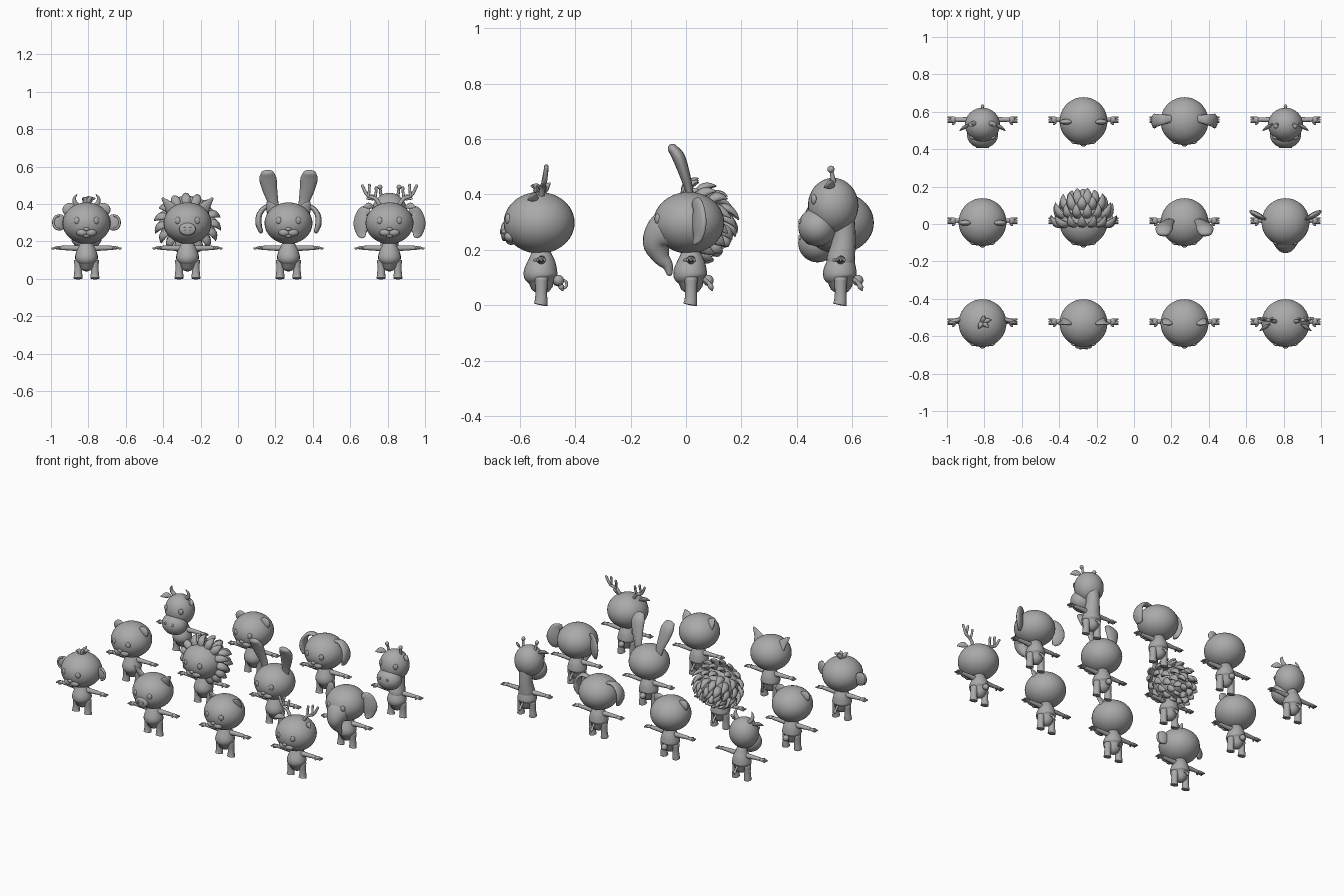
import bpy, bmesh, math
from mathutils import Vector, Matrix, Euler

cube = bpy.data.objects.get("Cube")
if cube:
    bpy.data.objects.remove(cube, do_unlink=True)

grey = bpy.data.materials.new("plain grey")
grey.use_nodes = True
grey.diffuse_color = (0.4, 0.4, 0.4, 1)
grey.node_tree.nodes["Principled BSDF"].inputs["Base Color"].default_value = (0.4, 0.4, 0.4, 1)


def ball(bm, loc, size, rot=(0, 0, 0), seg=20):
    m = Matrix.LocRotScale(Vector(loc), Euler([math.radians(a) for a in rot]), Vector(size))
    bmesh.ops.create_uvsphere(bm, u_segments=seg, v_segments=seg * 2 // 3, radius=1, matrix=m)


def tube(bm, path, wide=(1, 0, 0), flat=1.0, cap=1.0, sides=12, steps=5):
    """Smooth tapered tube through (x, y, z, radius) points, with domed ends."""
    pts = [Vector(p) for p in path]
    pts = [2 * pts[0] - pts[1]] + pts + [2 * pts[-1] - pts[-2]]
    line = []
    for i in range(1, len(pts) - 2):
        a, b, c, d = pts[i - 1:i + 3]
        for s in range(steps):
            t = s / steps
            line.append(0.5 * (2 * b + (c - a) * t + (2 * a - 5 * b + 4 * c - d) * t * t
                               + (3 * b - a - 3 * c + d) * t ** 3))
    line.append(pts[-2])
    ctr = [p.to_3d() for p in line]
    rad = [max(p[3], 0.001) for p in line]
    tan = [(ctr[min(i + 1, len(ctr) - 1)] - ctr[max(i - 1, 0)]).normalized() for i in range(len(ctr))]
    rows = list(zip(ctr, rad, tan))
    dome = [math.radians(a) for a in (30, 60, 82)]
    head = [(ctr[0] - tan[0] * rad[0] * cap * flat * math.sin(a), rad[0] * math.cos(a), tan[0]) for a in dome]
    tail = [(ctr[-1] + tan[-1] * rad[-1] * cap * flat * math.sin(a), rad[-1] * math.cos(a), tan[-1]) for a in dome]
    rings = []
    for c, r, t in head[::-1] + rows + tail:
        u = Vector(wide)
        u = (u - t * u.dot(t)).normalized()
        v = t.cross(u)
        rings.append([bm.verts.new(c + r * (u * math.cos(k) + v * math.sin(k) * flat))
                      for k in (math.tau * j / sides for j in range(sides))])
    for a, b in zip(rings, rings[1:]):
        for j in range(sides):
            k = (j + 1) % sides
            bm.faces.new((a[j], a[k], b[k], b[j]))
    bm.faces.new(rings[0])
    bm.faces.new(rings[-1])


def part(name, origin, build, mirror=False):
    bm = bmesh.new()
    build(bm)
    if mirror:
        dup = bmesh.ops.duplicate(bm, geom=bm.verts[:] + bm.edges[:] + bm.faces[:])["geom"]
        for v in dup:
            if isinstance(v, bmesh.types.BMVert):
                v.co.x *= -1
    bmesh.ops.recalc_face_normals(bm, faces=bm.faces[:])
    for f in bm.faces:
        f.smooth = True
    mesh = bpy.data.meshes.new(name)
    bm.to_mesh(mesh)
    bm.free()
    mesh.materials.append(grey)
    ob = bpy.data.objects.new(name, mesh)
    ob.location = origin
    bpy.context.collection.objects.link(ob)


# Shared body parts
def torso(bm):
    tube(bm, [(0, 0, .085, .045), (0, -.003, .11, .061), (0, 0, .15, .053), (0, 0, .19, .035)], sides=20)


def arm(bm):
    tube(bm, [(.03, 0, .163, .017), (.08, 0, .165, .014), (.14, 0, .166, .011)])
    ball(bm, (.155, 0, .166), (.018, .017, .009), seg=12)
    for y in (-.011, 0, .011):
        tube(bm, [(.16, y, .165, .006), (.183, y * 1.2, .163, .005)], sides=8, steps=2)
    tube(bm, [(.145, -.01, .165, .006), (.158, -.025, .163, .005)], sides=8, steps=2)


def leg(bm):
    tube(bm, [(.042, 0, .1, .024), (.044, 0, .05, .021), (.045, -.001, .015, .023), (.045, -.003, .003, .025)],
         cap=.1, sides=16)


def round_head(bm):
    ball(bm, (0, -.008, .298), (.128, .128, .111), seg=36)


def muzzle(bm):
    ball(bm, (.022, -.112, .248), (.032, .022, .021), seg=16)
    ball(bm, (0, -.108, .232), (.022, .02, .014), seg=12)


def nose(bm):
    ball(bm, (0, -.133, .266), (.016, .011, .010), seg=12)


def snout_disc(bm):
    tube(bm, [(0, -.1, .266, .046), (0, -.138, .266, .044)], flat=.75, cap=.25, sides=24)
    for x in (-.016, .016):
        ball(bm, (x, -.146, .266), (.007, .004, .011), seg=10)


# Ears, horns and other head features
def monkey_ears(bm):
    ball(bm, (.143, .005, .302), (.036, .014, .044), (0, 0, -15))
    tube(bm, [(.15 + .027 * math.sin(a), -.006, .302 + .036 * math.cos(a), .007)
              for a in (math.pi * k / 6 for k in range(7))], wide=(0, 1, 0), sides=8, steps=2)


def monkey_tuft(bm):
    for x, y, z in ((.03, -.03, .435), (-.02, -.035, .43), (.045, .01, .43), (.01, .03, .44)):
        tube(bm, [(0, -.01, .395, .016), (x * .5, y * .5, .425, .014), (x, y, z, .004)], sides=8)


def pointed_ears(x, z):
    def build(bm):
        tube(bm, [(.08, .005, .355, .036), (.093, -.005, .385, .030), (x, -.014, z, .006)],
             wide=(1, 0, .4), flat=.4)
    return build


def small_round_ears(bm):
    ball(bm, (.092, -.012, .372), (.037, .015, .034), (0, 30, 0))


def long_ears(bm):
    tube(bm, [(.075, .0, .37, .024), (.085, -.008, .42, .030), (.1, -.025, .48, .040),
              (.11, -.045, .535, .046), (.113, -.066, .565, .036)], flat=.5, sides=16)


def floppy_ears(bm):
    tube(bm, [(.075, .005, .385, .02), (.12, 0, .385, .028), (.155, -.005, .345, .036),
              (.16, -.008, .295, .04), (.148, -.01, .255, .028)], wide=(0, 1, 0), flat=.42)


def elephant_ears(bm):
    tube(bm, [(.11, .01, .37, .018), (.14, .025, .355, .034), (.152, .03, .3, .046),
              (.148, .025, .25, .034), (.14, .012, .225, .014)], wide=(1, .55, 0), flat=.34, sides=16)


def trunk(bm):
    tube(bm, [(0, -.06, .28, .085), (0, -.1, .255, .072), (0, -.122, .22, .052),
              (0, -.108, .175, .032), (0, -.085, .145, .02), (0, -.078, .118, .012)], sides=20)


def leaf_ears(x, y, z):
    def build(bm):
        tube(bm, [(x, y, z, .008), (x + .025, y - .015, z + .006, .018), (x + .052, y - .034, z - .003, .004)],
             wide=(0, .5, 1), flat=.45)
    return build


def antlers(bm):
    tube(bm, [(.05, 0, .39, .011), (.075, .005, .428, .010), (.118, .012, .448, .009), (.145, .018, .497, .008)],
         wide=(0, 1, 0))
    for x, z, dx in ((.078, .43, -.006), (.112, .445, -.004)):
        tube(bm, [(x, .008, z, .008), (x + dx, .014, z + .035, .007), (x + dx, .018, z + .056, .008)],
             wide=(0, 1, 0), sides=8)


def mane(bm):
    centre = Vector((0, -.008, .298))
    for deg, count in ((82, 16), (104, 15), (126, 12), (149, 8), (174, 3)):
        phi = math.radians(deg)
        for k in range(count):
            a = math.tau * (k + deg / 44 % 1) / count
            n = Vector((math.sin(phi) * math.sin(a), -math.cos(phi), math.sin(phi) * math.cos(a)))
            flow = Vector((0, .8, -.6 if n.z < .7 else 0))
            flow -= n * flow.dot(n)
            p = centre + Vector((n.x * .118, n.y * .12, n.z * .104))
            stops = (p, .022), (p + n * .03 + flow * .015, .025), (p + n * .045 + flow * .045, .017), \
                    (p + n * .05 + flow * .075, .003)
            tube(bm, [(*q, r) for q, r in stops], wide=n.cross(flow), flat=.6, sides=8, steps=3)


def tapered_head(bm):
    ball(bm, (0, -.027, .302), (.094, .091, .1), seg=32)
    ball(bm, (0, -.083, .225), (.083, .07, .07), seg=28)


def nostrils(bm):
    ball(bm, (.028, -.147, .245), (.008, .006, .009), seg=10)


def horns(bm):
    tube(bm, [(.045, -.02, .385, .014), (.062, -.024, .408, .012), (.064, -.03, .432, .008), (.052, -.035, .45, .003)],
         wide=(0, 1, 0))


def knobbed_horns(bm):
    tube(bm, [(.045, -.025, .385, .009), (.05, -.033, .425, .007)], wide=(0, 1, 0))
    ball(bm, (.051, -.035, .433), (.013, .013, .013), seg=12)


def neck(bm):
    tube(bm, [(0, 0, .16, .052), (0, .012, .24, .042), (0, .008, .32, .042)], sides=20)


def eyes(x, y, z):
    return lambda bm: ball(bm, (x, y, z), (.016, .009, .019), (0, 0, 22), seg=14)


# Tails
def short_tail(bm):
    tube(bm, [(0, .045, .095, .008), (0, .062, .082, .007), (0, .072, .066, .01), (0, .076, .055, .004)], sides=8)


def puff_tail(bm):
    ball(bm, (0, .062, .09), (.02, .02, .02), seg=14)


def curly_tail(bm):
    tube(bm, [(0, .05, .078, .006)] + [(.008 * k / 8, .078 + .014 * math.cos(a), .076 + .014 * math.sin(a), .005)
              for k, a in ((k, math.radians(200 + 45 * k)) for k in range(9))], sides=8, steps=3)


# (animal, features as (part name, builder, mirrored)), listed front row first
face = [("muzzle", muzzle, True), ("nose", nose, False)]
tail, puff = ("tail", short_tail, False), ("tail", puff_tail, False)
animals = [
    ("monkey", face + [("ears", monkey_ears, True), ("tuft", monkey_tuft, False), tail]),
    ("pig", [("snout", snout_disc, False), ("ears", pointed_ears(.135, .432), True), ("tail", curly_tail, False)]),
    ("cat", face + [("ears", pointed_ears(.112, .412), True), tail]),
    ("deer", face + [("ears", leaf_ears(.085, -.015, .385), True), ("antlers", antlers, True), puff]),
    ("bear", face + [("ears", small_round_ears, True), puff]),
    ("lion", face + [("mane", mane, False), tail]),
    ("rabbit", face + [("ears", long_ears, True), puff]),
    ("elephant", [("trunk", trunk, False), ("ears", elephant_ears, True), tail]),
    ("cow", [("horns", horns, True), ("ears", leaf_ears(.07, -.025, .372), True), tail]),
    ("panda", face + [("ears", small_round_ears, True), puff]),
    ("dog", face + [("ears", floppy_ears, True), tail]),
    ("giraffe", [("horns", knobbed_horns, True), ("ears", leaf_ears(.07, -.025, .372), True), tail]),
]

for i, (animal, features) in enumerate(animals):
    base = Vector((-.81 + .54 * (i % 4), -.522 + .54 * (i // 4), 0))
    lift = Vector((0, 0, .058 if animal == "giraffe" else 0))
    tapered = animal in ("cow", "giraffe")
    part(animal + "_torso", base, torso)
    part(animal + "_arms", base, arm, True)
    part(animal + "_legs", base, leg, True)
    part(animal + "_head", base + lift, tapered_head if tapered else round_head)
    part(animal + "_eyes", base + lift, eyes(.056, -.097, .325) if tapered else eyes(.053, -.121, .312), True)
    if tapered:
        part(animal + "_nostrils", base + lift, nostrils, True)
    if animal == "giraffe":
        part("giraffe_neck", base, neck)
    for name, build, mirrored in features:
        part(animal + "_" + name, base if name == "tail" else base + lift, build, mirrored)
